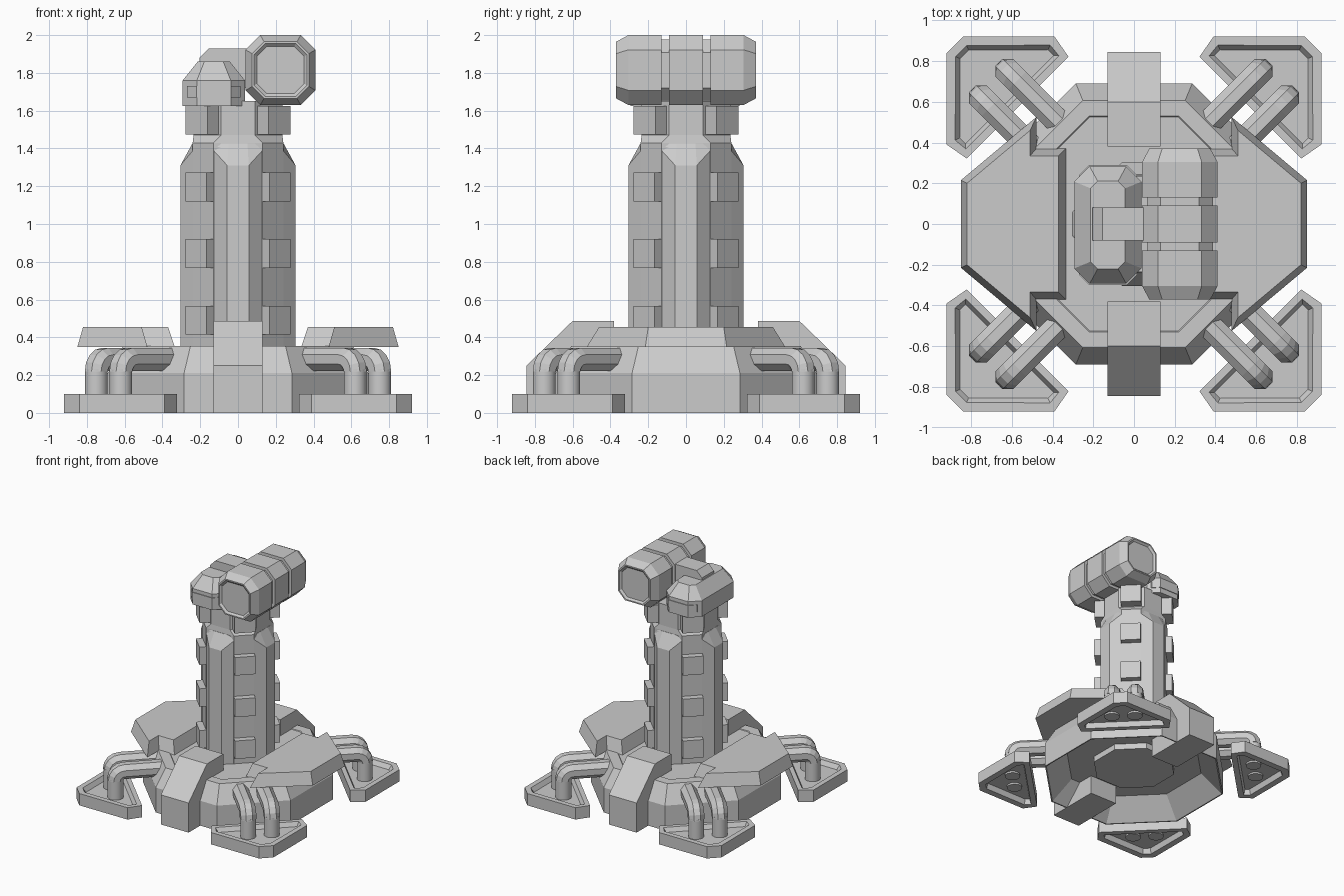
import bpy, bmesh
from math import sin, cos, pi, radians
from mathutils import Matrix

if "Cube" in bpy.data.objects:
    bpy.data.objects.remove(bpy.data.objects["Cube"])

I = Matrix.Identity(4)


def rot(deg, axis='Z'):
    return Matrix.Rotation(radians(deg), 4, axis)


def finish(name, bm, mat=I):
    bm.transform(mat)
    bmesh.ops.recalc_face_normals(bm, faces=bm.faces)
    me = bpy.data.meshes.new(name)
    bm.to_mesh(me)
    bm.free()
    ob = bpy.data.objects.new(name, me)
    bpy.context.collection.objects.link(ob)
    return ob


def skin_bm(rings):
    """Bridge equal-length rings of points and cap both ends."""
    bm = bmesh.new()
    vs = [[bm.verts.new(p) for p in r] for r in rings]
    n = len(vs[0])
    for a, b in zip(vs, vs[1:]):
        for i in range(n):
            bm.faces.new((a[i], a[(i + 1) % n], b[(i + 1) % n], b[i]))
    bm.faces.new(vs[0][::-1])
    bm.faces.new(vs[-1])
    bmesh.ops.recalc_face_normals(bm, faces=bm.faces)
    return bm


def skin(name, rings, mat=I):
    return finish(name, skin_bm(rings), mat)


def oct_ring(hx, hy, c, z):
    """Rectangle with chamfered corners."""
    return [(hx, c - hy, z), (hx, hy - c, z), (hx - c, hy, z), (c - hx, hy, z),
            (-hx, hy - c, z), (-hx, c - hy, z), (c - hx, -hy, z), (hx - c, -hy, z)]


def reg(a, z):
    return oct_ring(a, a, a * 0.586, z)


def box(name, x, y, z, mat=I):
    pts = [(x[0], y[0]), (x[1], y[0]), (x[1], y[1]), (x[0], y[1])]
    return skin(name, [[(*p, h) for p in pts] for h in z], mat)


# Octagonal base with a dished underside
skin("base", [reg(.31, .11), reg(.31, .16), reg(.52, .16), reg(.68, 0), reg(.69, 0),
              reg(.69, .21), reg(.607, .355), reg(.53, .355), reg(.525, .35)])

# Sloped blocks at front and back
side = [(.38, 0), (.845, 0), (.845, .25), (.60, .487), (.38, .487)]
for name, s in (("front_block", -1), ("back_block", 1)):
    skin(name, [[(x, s * y, z) for y, z in side] for x in (-.13, .13)])

# Overhanging armour plates left and right
low = [(.335, .37), (.48, .37), (.48, .525), (.85, .215)]
top = [(.37, .335), (.51, .335), (.51, .46), (.82, .20)]
for name, s in (("left_plate", -1), ("right_plate", 1)):
    rings = []
    for pts, z in ((low, .35), (top, .455)):
        full = pts + [(x, -y) for x, y in reversed(pts)]
        rings.append([(s * x, y, z) for x, y in full])
    skin(name, rings)

# Feet with recessed tops and undersides, each with two bent pipes to the base
foot = [(.39, .92), (.84, .92), (.92, .84), (.92, .39), (.822, .322), (.322, .822)]
path = [(.55, .283, 0)]
path += [(.904 + .065 * sin(a), .218 + .065 * cos(a), a) for a in (i * pi / 8 for i in range(5))]
for k in range(4):
    m = rot(90 * k)
    bm = skin_bm([[(*p, z) for p in foot] for z in (0, .1)])
    bm.normal_update()
    for sign, rim, slope, depth in ((1, .047, .025, -.035), (-1, .06, .015, -.045)):
        cap = [f for f in bm.faces if f.normal.z * sign > .9]
        bmesh.ops.inset_region(bm, faces=cap, thickness=rim)
        bm.normal_update()
        bmesh.ops.inset_region(bm, faces=cap, thickness=slope, depth=depth)
        bm.normal_update()
    finish(f"foot_{k + 1}", bm, m)
    for n, lat in enumerate((-.092, .092)):
        rings = []
        for d, z, a in path:
            ring = []
            for j in range(8):
                ph = (j + .5) * pi / 4
                u, v = .066 * cos(ph), .066 * sin(ph)
                ring.append((d + u * sin(a), lat + v, z + u * cos(a)))
            rings.append(ring)
        skin(f"leg_pipe_{k + 1}_{n + 1}", rings, m @ rot(45))
        # Round post under each pipe elbow
        bm = bmesh.new()
        bmesh.ops.create_cone(bm, cap_ends=True, segments=20, radius1=.061, radius2=.061,
                              depth=.2, matrix=Matrix.Translation((.969, lat, .13)))
        ob = finish(f"leg_post_{k + 1}_{n + 1}", bm, m @ rot(45))
        for p in ob.data.polygons:
            p.use_smooth = len(p.vertices) == 4

# Column core
skin("column_core", [oct_ring(h, h, c, z) for h, c, z in (
    (.24, .11, .13), (.24, .11, 1.43), (.235, .145, 1.47), (.235, .145, 1.65))])

# Four faceted ribs on the column, with clamps and top lugs on the diagonals
rib = [(.13, .2), (.13, .238), (.057, .305), (-.057, .305), (-.13, .238), (-.13, .2)]
tops = [1.39, 1.39, 1.31, 1.31, 1.39, 1.39]
tip = [(.09, .2), (.09, .242), (.05, .242), (-.05, .242), (-.09, .242), (-.09, .2)]
for k in range(4):
    m = rot(90 * k)
    skin(f"column_rib_{k + 1}", [[(*p, .30) for p in rib],
                                 [(*p, z) for p, z in zip(rib, tops)],
                                 [(*p, 1.425) for p in tip]], m)
    d = m @ rot(45)
    for j, z in enumerate((.415, .768, 1.12)):
        box(f"column_clamp_{k + 1}_{j + 1}", (.22, .314), (-.08, .08), (z, z + .152), d)
    box(f"top_lug_{k + 1}", (.18, .312), (-.082, .082), (1.475, 1.625), d)

# Banded barrel lying along y
half = [(.355, .125), (.37, .14), (.37, .15), (.305, .185), (.13, .185),
        (.13, .162), (.09, .162), (.09, .185)]
prof = [(-y, h) for y, h in half] + half[::-1]
skin("head_barrel", [oct_ring(h, h, h * .42, y) for y, h in prof],
     Matrix.Translation((.225, 0, 1.815)) @ rot(90, 'X'))

# Side pod with sloped roof and a visor band
pod = Matrix.Translation((-.128, -.005, 0))
skin("head_pod", [oct_ring(.165, .288, .075, 1.625), oct_ring(.165, .288, .075, 1.76),
                  oct_ring(.085, .215, .035, 1.86)], pod)
skin("visor_band", [oct_ring(.142, .294, .05, z) for z in (1.67, 1.73)], pod)

# Bracket joining pod and barrel
strap = [(-.205, 1.72), (.12, 1.72), (.12, 1.93), (-.155, 1.93), (-.205, 1.88)]
skin("head_bracket", [[(x, y, z) for x, z in strap] for y in (-.08, .08)])
